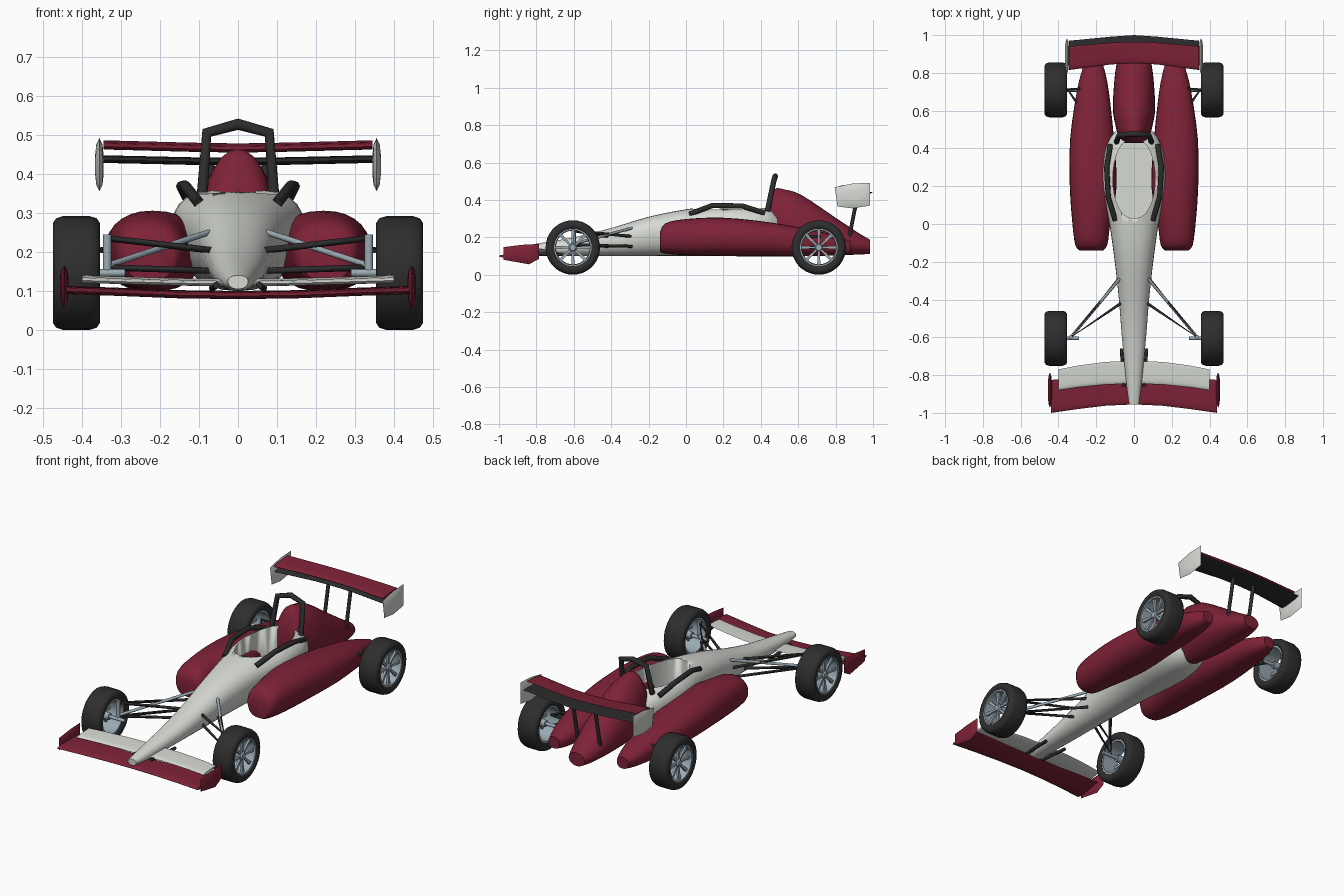
import bpy, bmesh
from math import sin, cos, pi
from mathutils import Vector

cube = bpy.data.objects.get("Cube")
if cube:
    bpy.data.objects.remove(cube, do_unlink=True)


def material(name, rgb):
    m = bpy.data.materials.new(name)
    m.use_nodes = True
    m.diffuse_color = (*rgb, 1)
    m.node_tree.nodes["Principled BSDF"].inputs["Base Color"].default_value = (*rgb, 1)
    return m


RED = material("dark_red", (0.21, 0.016, 0.038))
WHITE = material("off_white", (0.68, 0.7, 0.66))
BLACK = material("black", (0.025, 0.025, 0.026))
RUBBER = material("rubber", (0.027, 0.027, 0.027))
METAL = material("blue_grey_metal", (0.33, 0.41, 0.46))


def smooth(ob, angle=0.7):
    bpy.ops.object.select_all(action="DESELECT")
    bpy.context.view_layer.objects.active = ob
    ob.select_set(True)
    bpy.ops.object.shade_smooth_by_angle(angle=angle)


def finish(name, bm, mat):
    bmesh.ops.recalc_face_normals(bm, faces=bm.faces)
    me = bpy.data.meshes.new(name)
    bm.to_mesh(me)
    bm.free()
    me.materials.append(mat)
    ob = bpy.data.objects.new(name, me)
    bpy.context.collection.objects.link(ob)
    smooth(ob)
    return ob


def add_loft(bm, rings, closed=False):
    """Skin a list of equal point rings; cap the ends unless closed."""
    vs = [[bm.verts.new(p) for p in r] for r in rings]
    n = len(vs[0])
    pairs = list(zip(vs, vs[1:])) + ([(vs[-1], vs[0])] if closed else [])
    for a, b in pairs:
        for i in range(n):
            j = (i + 1) % n
            bm.faces.new((a[i], a[j], b[j], b[i]))
    if not closed:
        bm.faces.new(vs[0])
        bm.faces.new(vs[-1])


def loft(name, rings, mat, closed=False):
    bm = bmesh.new()
    add_loft(bm, rings, closed)
    return finish(name, bm, mat)


def refine(rows, steps=3):
    """Catmull-Rom interpolation of station rows."""
    rows = [Vector(r) for r in rows]
    out = []
    for i in range(len(rows) - 1):
        a, b, c = rows[max(i - 1, 0)], rows[i], rows[i + 1]
        d = rows[min(i + 2, len(rows) - 1)]
        for k in range(steps):
            t = k / steps
            out.append(b + (c - a) * (t / 2) + (a * 2 - b * 5 + c * 4 - d) * (t * t / 2)
                       + (b * 3 - a - c * 3 + d) * (t ** 3 / 2))
    return out + [rows[-1]]


def power(v, e):
    return (1 if v >= 0 else -1) * abs(v) ** e


def hull(name, stations, mat, expo=2.2, n=28):
    """Stations: y, centre x, half width, bottom, widest height, top."""
    rings = []
    for y, cx, w, lo, mid, hi in refine(stations):
        ring = []
        for k in range(n):
            a = 2 * pi * k / n
            s = power(sin(a), 2 / expo)
            ring.append((cx + w * power(cos(a), 2 / expo), y,
                         mid + s * ((hi - mid) if s > 0 else (mid - lo))))
        rings.append(ring)
    return loft(name, rings, mat)


def tube(name, points, radius, mat):
    cu = bpy.data.curves.new(name, "CURVE")
    cu.dimensions = "3D"
    cu.bevel_depth = radius
    cu.bevel_resolution = 2
    cu.use_fill_caps = True
    sp = cu.splines.new("POLY")
    sp.points.add(len(points) - 1)
    for p, co in zip(sp.points, points):
        p.co = (*co, 1)
    cu.materials.append(mat)
    ob = bpy.data.objects.new(name, cu)
    bpy.context.collection.objects.link(ob)


def wing(name, stations, thick, rise, mat, n=16):
    """Stations for one half, centre outwards: x, leading y, trailing y, z."""
    full = [(-x, a, b, z) for x, a, b, z in stations[:0:-1]] + stations
    rings = []
    for x, lead, trail, z in full:
        ring = []
        for k in range(n):
            a = 2 * pi * k / n
            u = (1 - cos(a)) / 2
            ring.append((x, lead + (trail - lead) * u,
                         z + rise * u * u + thick * sin(a) * (1 - 0.6 * u)))
        rings.append(ring)
    return loft(name, rings, mat)


def endplate(name, x, outline, mat):
    """Lens-shaped plate following a (y, z) outline."""
    cy = sum(p[0] for p in outline) / len(outline)
    cz = sum(p[1] for p in outline) / len(outline)
    rings = [[(x + dx, cy + (y - cy) * s, cz + (z - cz) * s) for y, z in outline]
             for dx, s in ((-.011, .35), (-.008, .75), (0, 1), (.008, .75), (.011, .35))]
    loft(name, rings, mat)


# Monocoque and nose, with an open cockpit
body = hull("body", [(-.955, 0, .026, .105, .125, .14), (-.85, 0, .04, .1, .125, .158),
                     (-.6, 0, .064, .1, .15, .2), (-.4, 0, .08, .1, .18, .25),
                     (-.2, 0, .102, .1, .22, .31), (0, 0, .13, .1, .255, .35),
                     (.2, 0, .165, .1, .275, .372), (.35, 0, .16, .1, .275, .37),
                     (.44, 0, .135, .11, .27, .36), (.49, 0, .1, .13, .26, .33)], WHITE)
cutter = loft("cockpit_cutter", [[(.112 * power(cos(k * pi / 16), .85), .24 + .21 * sin(k * pi / 16), z)
                                  for k in range(32)] for z in (.165, .6)], WHITE)
cutter.hide_render = True
mod = body.modifiers.new("cockpit", "BOOLEAN")
mod.operation = "DIFFERENCE"
mod.object = cutter
smooth(body)
for m in list(body.modifiers):
    if m.type == "BOOLEAN":
        bpy.ops.object.modifier_apply(modifier=m.name)
bpy.data.objects.remove(cutter, do_unlink=True)

# Engine cover
hull("engine_cover", [(.43, 0, .07, .2, .3, .35), (.47, 0, .085, .12, .28, .455),
                      (.53, 0, .1, .11, .26, .455), (.62, 0, .112, .105, .23, .425),
                      (.8, 0, .1, .105, .19, .305), (.92, 0, .075, .108, .16, .225),
                      (.985, 0, .05, .112, .15, .187)], RED, 2)

# Roll hoop
tube("roll_hoop", [(-.092, .435, .34), (-.08, .47, .505), (0, .477, .527),
                   (.08, .47, .505), (.092, .435, .34)], .015, BLACK)

for side, s in (("left", 1), ("right", -1)):
    # Side pods and cockpit rails
    hull(side + "_side_pod", [(-.14, s * .226, .062, .125, .18, .225), (-.11, s * .226, .085, .113, .2, .275),
                              (0, s * .226, .1, .105, .2, .298), (.2, s * .216, .124, .1, .2, .305),
                              (.45, s * .222, .116, .098, .19, .28), (.7, s * .218, .085, .1, .17, .235),
                              (.82, s * .215, .058, .105, .155, .2), (.88, s * .215, .035, .115, .15, .18)],
         RED, 2.3)
    tube(side + "_cockpit_rail", [(s * .1, .02, .325), (s * .136, .14, .37),
                                  (s * .145, .3, .368), (s * .125, .42, .33)], .014, BLACK)

    # Wing supports and end plates
    tube(side + "_front_wing_mount", [(s * .055, -.86, .115), (s * .066, -.66, .108)], .009, BLACK)
    tube(side + "_rear_wing_strut", [(s * .07, .87, .19), (s * .07, .92, .435)], .01, BLACK)
    endplate(side + "_front_endplate", s * .445, [(-.975, .08), (-.975, .148), (-.88, .16), (-.785, .165),
                                                  (-.785, .085), (-.84, .056)], RED)
    endplate(side + "_rear_endplate", s * .355, [(.795, .468), (.89, .488), (.985, .492),
                                                 (.985, .37), (.89, .355), (.81, .365)], WHITE)

    # Front suspension
    hub = (s * .335, -.6)
    for level, zo, zi in (("upper", .235, .205), ("lower", .16, .152)):
        tube(side + "_front_" + level + "_wishbone",
             [(s * .07, -.42, zi), (*hub, zo), (s * .08, -.29, zi)], .008, BLACK)
    tube(side + "_front_pushrod", [(*hub, .165), (s * .075, -.29, .25)], .008, METAL)
    tube(side + "_front_upright", [(*hub, .15), (*hub, .245)], .011, METAL)

    # Rear suspension
    for level, z in (("upper", .205), ("lower", .145)):
        tube(side + "_rear_" + level + "_wishbone",
             [(s * .24, .72, z), (s * .35, .71, z), (s * .28, .61, z)], .008, BLACK)

    # Wheels: tyre, rim, hub, spokes
    for end, y in (("front", -.605), ("rear", .71)):
        pre = side + "_" + end
        centre = Vector((s * .414, y, .146))

        def circle(x, r, n=36):
            return [centre + Vector((s * x, r * cos(2 * pi * k / n), r * sin(2 * pi * k / n))) for k in range(n)]

        half = [(.052, .1), (.06, .112), (.06, .128), (.052, .14), (.035, .1455)]
        profile = half + [(-x, r) for x, r in half[::-1]]
        loft(pre + "_tyre", [circle(x, r) for x, r in profile], RUBBER, True)
        loft(pre + "_rim", [circle(x, r) for x, r in ((-.05, .1), (.054, .1), (.054, .093), (-.05, .09))],
             METAL, True)
        loft(pre + "_hub", [circle(x, r) for x, r in ((-.03, .018), (.03, .024), (.046, .016))], METAL)
        tube(pre + "_axle", [(s * .29, y, .146), (s * .4, y, .146)], .01, METAL)
        bm = bmesh.new()
        for k in range(8):
            a = 2 * pi * k / 8
            out, across = Vector((0, cos(a), sin(a))), Vector((0, -sin(a), cos(a)))
            add_loft(bm, [[centre + out * r + across * (w * i) + Vector((s * (x + .006 * j), 0, 0))
                           for i, j in ((-1, -1), (1, -1), (1, 1), (-1, 1))]
                          for r, w, x in ((.015, .005, .032), (.095, .009, .038))])
        finish(pre + "_spokes", bm, METAL)

# Front wing
wing("front_wing", [(0, -.955, -.82, .087), (.15, -.962, -.82, .089),
                    (.3, -.98, -.82, .095), (.44, -1.0, -.825, .1)], .012, .012, RED)
wing("front_flap", [(0, -.845, -.725, .118), (.15, -.85, -.73, .12),
                    (.3, -.865, -.75, .124), (.4, -.88, -.77, .127)], .01, .012, WHITE)

# Rear wing
wing("rear_wing_upper", [(0, .85, .965, .462), (.12, .845, .96, .464),
                         (.345, .815, .94, .47)], .012, .015, RED)
wing("rear_wing_lower", [(0, .865, 1.0, .43), (.12, .86, .992, .431),
                         (.345, .825, .97, .436)], .012, .01, BLACK)
